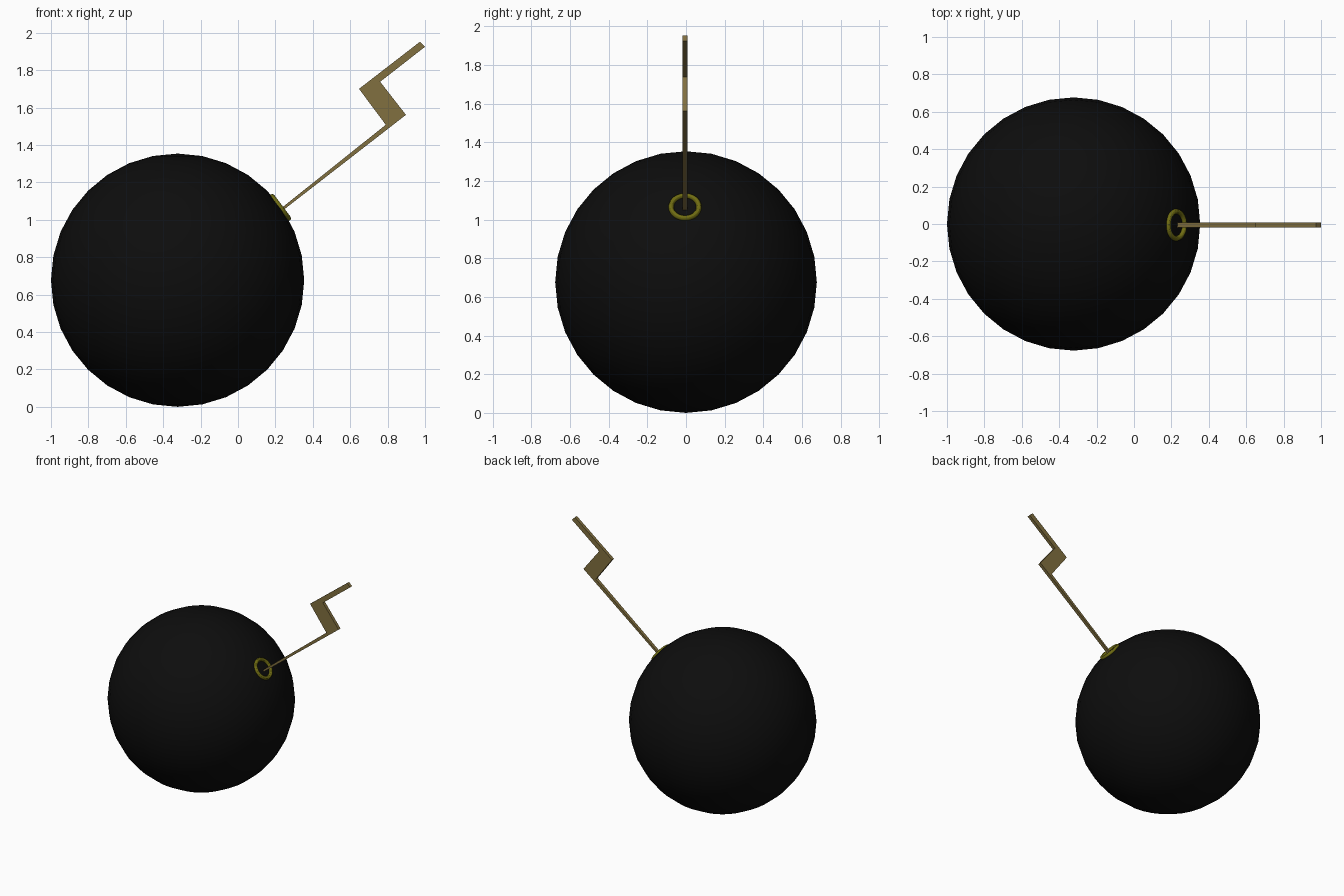
import bpy, bmesh
from mathutils import Vector

cube = bpy.data.objects.get("Cube")
if cube:
    bpy.data.objects.remove(cube, do_unlink=True)


def material(name, rgb):
    mat = bpy.data.materials.new(name)
    mat.use_nodes = True
    color = (*rgb, 1)
    mat.diffuse_color = color
    mat.node_tree.nodes["Principled BSDF"].inputs["Base Color"].default_value = color
    return mat


def finish(name, mat, smooth=True):
    obj = bpy.context.object
    obj.name = name
    obj.data.materials.append(mat)
    if smooth:
        bpy.ops.object.shade_smooth_by_angle()
    return obj


black = material("black", (0.004, 0.004, 0.004))
tan = material("tan", (0.22, 0.16, 0.05))
olive = material("olive", (0.16, 0.15, 0.006))

# Round body
bpy.ops.mesh.primitive_uv_sphere_add(segments=32, ring_count=16, radius=0.677,
                                     location=(-0.323, 0, 0.677))
finish("body", black)

# Ring around the fuse hole, lying on the body surface
axis = Vector((0.8, 0, 0.6))
bpy.ops.mesh.primitive_torus_add(major_segments=48, minor_segments=12,
                                 major_radius=0.072, minor_radius=0.014,
                                 location=(0.226, -0.005, 1.066),
                                 rotation=axis.to_track_quat("Z", "Y").to_euler())
finish("fuse_ring", olive)

# Zigzag fuse: a flat outline extruded through its thickness
outline = [(0.20, 1.037), (0.79, 1.508), (0.647, 1.70), (0.973, 1.952),
           (1.0, 1.925), (0.76, 1.738), (0.898, 1.561), (0.219, 1.034)]
thickness = 0.025
bm = bmesh.new()
face = bm.faces.new([bm.verts.new((x, -0.005 - thickness / 2, z)) for x, z in outline])
side = bmesh.ops.extrude_face_region(bm, geom=[face])
bmesh.ops.translate(bm, vec=(0, thickness, 0),
                    verts=[v for v in side["geom"] if isinstance(v, bmesh.types.BMVert)])
bmesh.ops.recalc_face_normals(bm, faces=bm.faces)
mesh = bpy.data.meshes.new("fuse")
bm.to_mesh(mesh)
bm.free()
fuse = bpy.data.objects.new("fuse", mesh)
bpy.context.collection.objects.link(fuse)
bpy.context.view_layer.objects.active = fuse
finish("fuse", tan, smooth=False)
